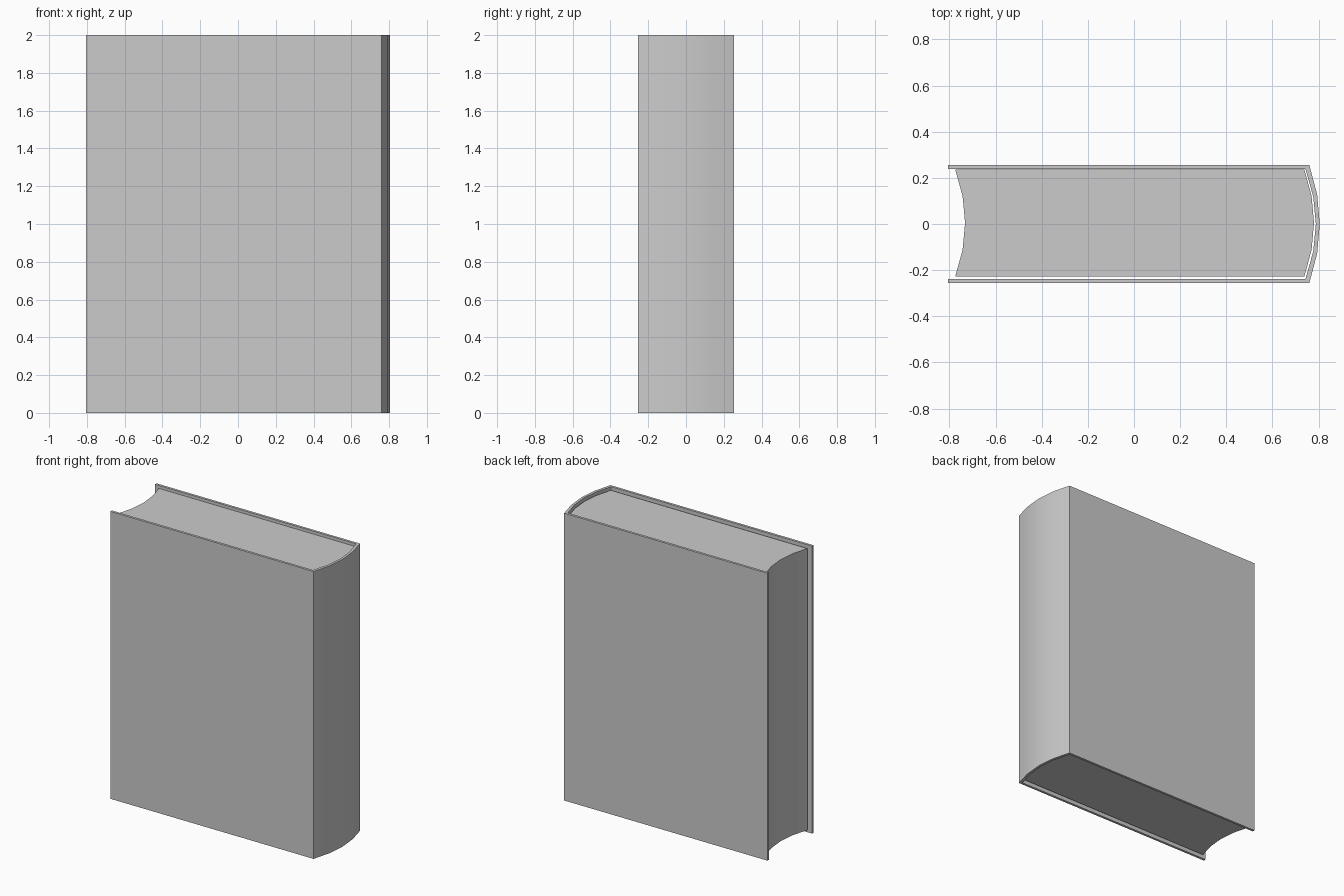
import bpy, bmesh
from math import radians

if "Cube" in bpy.data.objects:
    bpy.data.objects.remove(bpy.data.objects["Cube"])

SEGMENTS = 4  # facets across the rounded spine and page edges


def bow(x, depth, y0, y1):
    """Curved edge from (x, y0) to (x, y1), bulging toward +x by depth."""
    ts = [2 * i / SEGMENTS - 1 for i in range(SEGMENTS + 1)]
    return [(x + depth * (1 - t * t), y0 + (y1 - y0) * (t + 1) / 2) for t in ts]


def extrude_profile(name, points, z0, z1):
    """Upright solid from a counter-clockwise outline."""
    bm = bmesh.new()
    face = bm.faces.new([bm.verts.new((x, y, z0)) for x, y in points])
    top = bmesh.ops.extrude_face_region(bm, geom=[face], use_keep_orig=True)
    verts = [g for g in top["geom"] if isinstance(g, bmesh.types.BMVert)]
    bmesh.ops.translate(bm, verts=verts, vec=(0, 0, z1 - z0))
    bmesh.ops.recalc_face_normals(bm, faces=bm.faces)
    mesh = bpy.data.meshes.new(name)
    bm.to_mesh(mesh)
    bm.free()
    obj = bpy.data.objects.new(name, mesh)
    bpy.context.collection.objects.link(obj)
    bpy.ops.object.select_all(action="DESELECT")
    bpy.context.view_layer.objects.active = obj
    obj.select_set(True)
    bpy.ops.object.shade_smooth_by_angle(angle=radians(30))
    return obj


# Cover: two boards joined by a rounded spine
outer = bow(0.76, 0.045, -0.255, 0.255)
inner = bow(0.743, 0.045, -0.238, 0.238)
cover = [(-0.805, -0.255)] + outer + [(-0.805, 0.255), (-0.805, 0.238)]
cover += inner[::-1] + [(-0.805, -0.238)]
extrude_profile("cover", cover, 0, 2)

# Page block: resting near the back board, hollow fore edge, convex at the spine
pages = bow(0.738, 0.042, -0.228, 0.237) + bow(-0.775, 0.043, 0.237, -0.228)
extrude_profile("page_block", pages, 0.02, 1.98)
